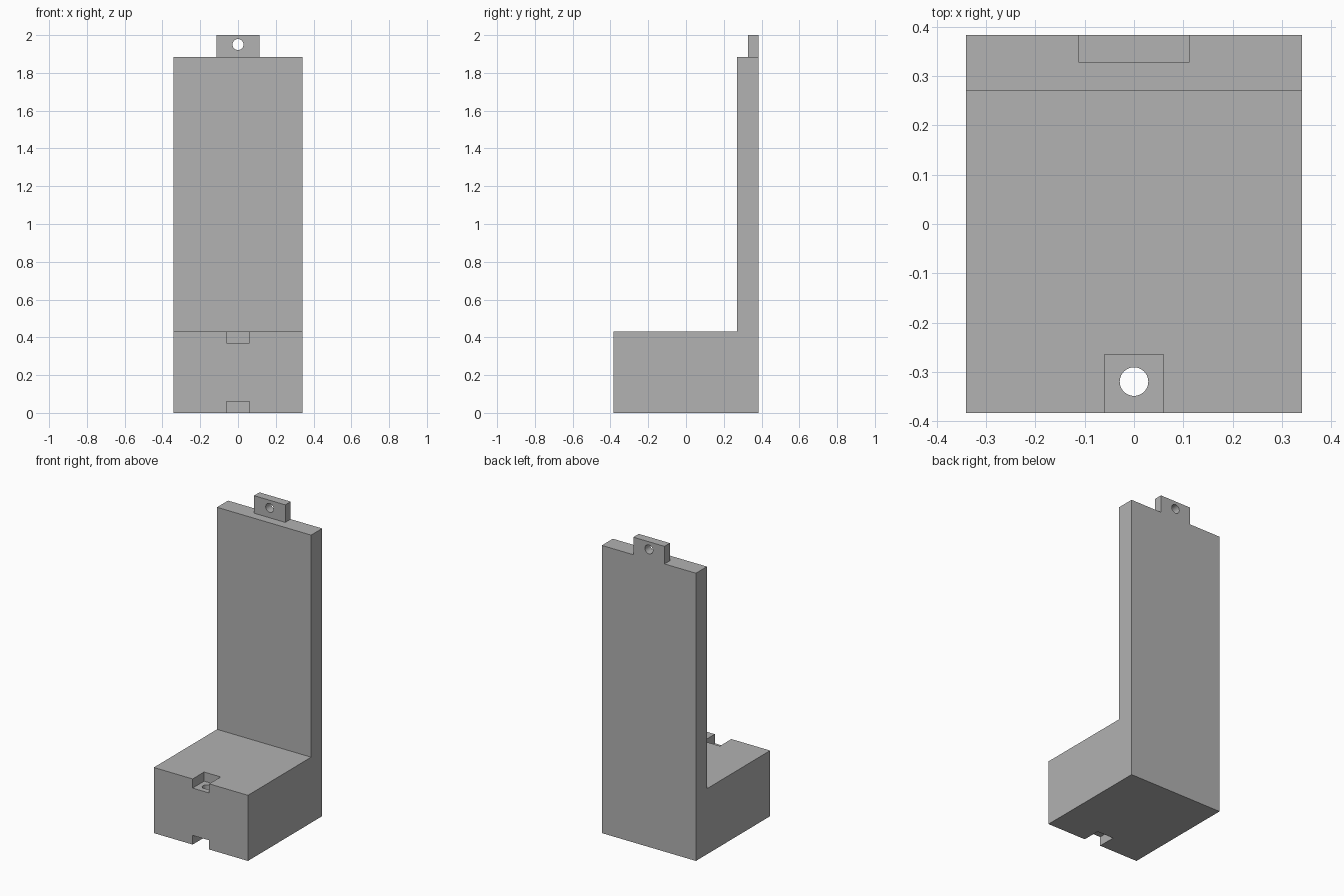
import bpy
import math

cube = bpy.data.objects.get("Cube")
if cube:
    bpy.data.objects.remove(cube, do_unlink=True)

GREY = (0.445, 0.445, 0.445, 1)
grey = bpy.data.materials.new("plain grey")
grey.use_nodes = True
grey.diffuse_color = GREY
grey.node_tree.nodes["Principled BSDF"].inputs["Base Color"].default_value = GREY


def extrude(name, profile, half_width):
    """Sweep a (y, z) side profile evenly across x."""
    n = len(profile)
    verts = [(x, y, z) for x in (-half_width, half_width) for y, z in profile]
    faces = [tuple(reversed(range(n))), tuple(range(n, 2 * n))]
    faces += [(i, (i + 1) % n, n + (i + 1) % n, n + i) for i in range(n)]
    mesh = bpy.data.meshes.new(name)
    mesh.from_pydata(verts, [], faces)
    mesh.materials.append(grey)
    obj = bpy.data.objects.new(name, mesh)
    bpy.context.collection.objects.link(obj)
    return obj


def box(name, half_width, y0, y1, z0, z1):
    return extrude(name, [(y0, z0), (y1, z0), (y1, z1), (y0, z1)], half_width)


def cylinder(name, radius, depth, location, tilt=0):
    bpy.ops.mesh.primitive_cylinder_add(
        vertices=48, radius=radius, depth=depth,
        location=location, rotation=(tilt, 0, 0))
    obj = bpy.context.object
    obj.name = name
    obj.data.materials.append(grey)
    return obj


def cut(target, cutter):
    mod = target.modifiers.new(cutter.name, 'BOOLEAN')
    mod.operation = 'DIFFERENCE'
    mod.solver = 'EXACT'
    mod.object = cutter
    cutter.hide_render = True
    cutter.hide_set(True)


# L-shaped body with a hanging tab above its back edge
BACK, FRONT, BASE_TOP, PANEL_TOP = 0.384, -0.384, 0.43, 1.885
body = extrude("base_and_back_panel", [
    (FRONT, 0), (BACK, 0), (BACK, PANEL_TOP),
    (0.27, PANEL_TOP), (0.27, BASE_TOP), (FRONT, BASE_TOP)], 0.341)
tab = box("hanging_tab", 0.113, 0.328, BACK, PANEL_TOP, 2.0)

# Notches in the front edge of the base, joined by a screw hole
cut(body, box("top_notch_cutter", 0.06, -0.5, -0.265, 0.37, 0.5))
cut(body, box("bottom_notch_cutter", 0.06, -0.5, -0.265, -0.1, 0.06))
cut(body, cylinder("base_hole_cutter", 0.029, 0.4, (0, -0.32, 0.215)))

# Hole through the tab
cut(tab, cylinder("tab_hole_cutter", 0.029, 0.3, (0, 0.356, 1.95), math.pi / 2))

# Smooth the hole walls and keep the block edges crisp
for obj in (body, tab):
    bpy.ops.object.select_all(action='DESELECT')
    obj.select_set(True)
    bpy.context.view_layer.objects.active = obj
    bpy.ops.object.shade_smooth_by_angle(angle=math.radians(30))
